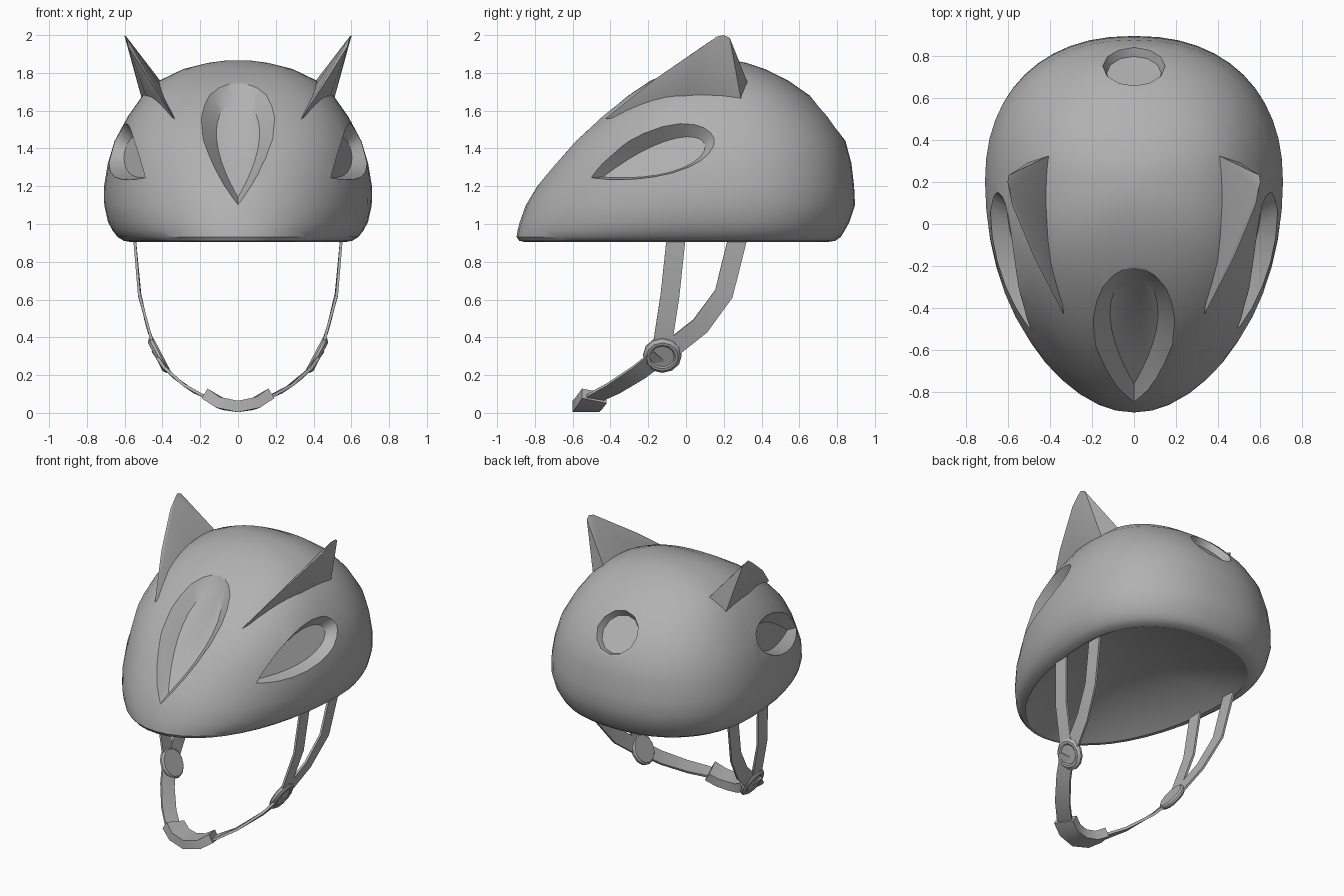
import bpy, bmesh, math
from mathutils import Vector

cube = bpy.data.objects.get("Cube")
if cube:
    bpy.data.objects.remove(cube, do_unlink=True)

grey = bpy.data.materials.new("plain_grey")
grey.use_nodes = True
grey.diffuse_color = (0.44, 0.44, 0.44, 1)
for node in grey.node_tree.nodes:
    if node.type == 'BSDF_PRINCIPLED':
        node.inputs["Base Color"].default_value = grey.diffuse_color


def finish(name, bm):
    bmesh.ops.recalc_face_normals(bm, faces=bm.faces[:])
    mesh = bpy.data.meshes.new(name)
    bm.to_mesh(mesh)
    bm.free()
    mesh.materials.append(grey)
    obj = bpy.data.objects.new(name, mesh)
    bpy.context.collection.objects.link(obj)
    return obj


def smooth(obj, degrees):
    bpy.ops.object.select_all(action='DESELECT')
    obj.select_set(True)
    bpy.context.view_layer.objects.active = obj
    bpy.ops.object.shade_smooth_by_angle(angle=math.radians(degrees))


def loft(name, rings):
    """Skin a list of equal-sized rings and cap both ends."""
    bm = bmesh.new()
    loops = [[bm.verts.new(p) for p in ring] for ring in rings]
    count = len(loops[0])
    for low, high in zip(loops, loops[1:]):
        for i in range(count):
            j = (i + 1) % count
            bm.faces.new((low[i], low[j], high[j], high[i]))
    bm.faces.new(loops[0])
    bm.faces.new(loops[-1])
    return finish(name, bm)


def flip(p, side):
    return Vector((p[0] * side, p[1], p[2]))


# Helmet shell: egg-shaped slices given as height, front, back, half width
MID = 0.2
slices = [(0.905, -0.855, 0.75, 0.57), (0.911, -0.883, 0.79, 0.605),
          (0.932, -0.897, 0.82, 0.638), (0.965, -0.892, 0.84, 0.664),
          (1.01, -0.88, 0.865, 0.688), (1.1, -0.848, 0.895, 0.708),
          (1.2, -0.793, 0.89, 0.709), (1.32, -0.70, 0.876, 0.689),
          (1.44, -0.60, 0.844, 0.653), (1.57, -0.457, 0.76, 0.583),
          (1.68, -0.315, 0.655, 0.505), (1.76, -0.185, 0.54, 0.415),
          (1.82, -0.05, 0.42, 0.29), (1.853, 0.06, 0.32, 0.16),
          (1.866, 0.15, 0.25, 0.06)]


def slice_ring(z, front, back, width, count=48):
    ramp = min(max((z - 1.2) / 0.4, 0), 1)
    ring = []
    for i in range(count):
        a = 2 * math.pi * i / count
        s, c = math.sin(a), math.cos(a)
        power = 2 / (2.25 if c > 0 else 2.03 + 0.55 * ramp)
        depth = (back - MID) if c > 0 else (MID - front)
        x = math.copysign(abs(s) ** power, s) * width
        y = MID + math.copysign(abs(c) ** power, c) * depth
        ring.append(Vector((x, y, z)))
    return ring


# Hollowed underside: the bottom slice shrunk and raised toward the middle
outer = [slice_ring(*s) for s in slices]
hollow = [[Vector((p.x * f, (p.y + 0.05) * f - 0.05, p.z + 0.16 * (1 - f * f)))
           for p in outer[0]] for f in (0.1, 0.3, 0.5, 0.7, 0.85, 0.95)]
shell = loft("helmet_shell", hollow + outer)


# Vents: tapered recesses, each level given as offset, half length, half width
def vent(centre, normal, along, levels, pointed=True, side=1, count=24):
    n, u = Vector(normal).normalized(), Vector(along)
    u = (u - n * u.dot(n)).normalized()
    v = n.cross(u)
    rings = []
    for offset, length, width in levels:
        ring = []
        for i in range(count):
            a = 2 * math.pi * i / count
            w = math.sin(a) * (math.sin(a / 2) / 0.77 if pointed else 1)
            p = Vector(centre) + n * offset - u * length * math.cos(a) + v * width * w
            ring.append(flip(p, side))
        rings.append(ring)
    cutter = loft("vent_cutter", rings)
    cutter.hide_render = True
    mod = shell.modifiers.new("vent", 'BOOLEAN')
    mod.operation, mod.solver, mod.object = 'DIFFERENCE', 'EXACT', cutter
    bpy.context.view_layer.objects.active = shell
    bpy.ops.object.modifier_apply(modifier=mod.name)
    bpy.data.objects.remove(cutter, do_unlink=True)


vent((0, -0.535, 1.425), (0, -1, 1), (0, 1, 1),
     [(-0.04, 0.36, 0.115), (0.0, 0.47, 0.155), (0.12, 0.70, 0.285)])
vent((0, 0.755, 1.565), (0, 0.78, 0.63), (0, 0.63, -0.78),
     [(-0.05, 0.13, 0.13), (0.10, 0.19, 0.19)], pointed=False, count=12)
for side in (1, -1):
    vent((0.56, -0.18, 1.345), (0.895, -0.303, 0.327), (0.15, 0.67, 0.21),
         [(-0.035, 0.29, 0.09), (0.14, 0.54, 0.185)], side=side)
smooth(shell, 29)

# Ears: swept-back fins with a long front ridge
ear_points = [(0.335, -0.43, 1.555), (0.40, 0.0, 1.72), (0.405, 0.325, 1.75),
              (0.51, 0.29, 1.665), (0.485, 0.0, 1.67), (0.475, -0.16, 1.77),
              (0.58, 0.09, 1.94), (0.592, 0.165, 1.993), (0.602, 0.2, 2.0),
              (0.597, 0.232, 1.985), (0.585, 0.21, 1.97)]
straps = {
    "front_strap": [(0.55, -0.05, 0.95), (0.522, -0.085, 0.62), (0.45, -0.125, 0.36)],
    "rear_strap": [(0.55, 0.28, 0.95), (0.52, 0.20, 0.63), (0.48, 0.075, 0.46),
                   (0.435, -0.09, 0.33)],
}


def ribbon(name, path, width, thick):
    """Flat strap along points, as level across as the path allows."""
    rings = []
    for i, p in enumerate(path):
        start, end = path[max(i - 1, 0)], path[min(i + 1, len(path) - 1)]
        t = (Vector(end) - Vector(start)).normalized()
        s = Vector((0, 1, 0))
        s = (s - t * s.dot(t)).normalized()
        n = t.cross(s) * thick / 2
        s = s * width / 2
        c = Vector(p)
        rings.append([c + s + n, c - s + n, c - s - n, c + s - n])
    smooth(loft(name, rings), 35)


def both_sides(path):
    """Extend a path that ends at the middle to the other side."""
    return path + [flip(p, -1) for p in reversed(path[:-1])]


def disc_ring(centre, normal, radius, offset, side, count=12):
    n = Vector(normal).normalized()
    u = Vector((0, 1, 0))
    u = (u - n * u.dot(n)).normalized()
    v = n.cross(u)
    turn = 2 * math.pi / count
    return [flip(Vector(centre) + n * offset
                 + (u * math.cos(i * turn) + v * math.sin(i * turn)) * radius, side)
            for i in range(count)]


for side, label in ((1, "left"), (-1, "right")):
    bm = bmesh.new()
    for p in ear_points:
        bm.verts.new(flip(p, side))
    hull = bmesh.ops.convex_hull(bm, input=bm.verts[:])
    inner = [g for g in hull["geom_interior"] if isinstance(g, bmesh.types.BMVert)]
    bmesh.ops.delete(bm, geom=inner, context='VERTS')
    smooth(finish(label + "_ear", bm), 50)

    for name, path in straps.items():
        ribbon(label + "_" + name, [flip(p, side) for p in path], 0.1, 0.014)

    # Round strap buckle with a raised rim
    levels = [(0.09, -0.018), (0.102, -0.008), (0.102, 0.006), (0.085, 0.02),
              (0.07, 0.02), (0.062, 0.014)]
    buckle = loft(label + "_buckle", [disc_ring((0.42, -0.125, 0.305), (0.88, 0, -0.46), r, o, side)
                                      for r, o in levels])
    smooth(buckle, 35)

# Chin strap and the thicker pad in its middle
chin = [(0.43, -0.14, 0.30), (0.365, -0.25, 0.215), (0.26, -0.385, 0.13),
        (0.17, -0.475, 0.085), (0.08, -0.52, 0.05), (0, -0.53, 0.04)]
ribbon("chin_strap", both_sides(chin), 0.1, 0.016)
pad = [(0.155, -0.485, 0.09), (0.09, -0.515, 0.05), (0, -0.53, 0.034)]
ribbon("chin_pad", both_sides(pad), 0.14, 0.06)
